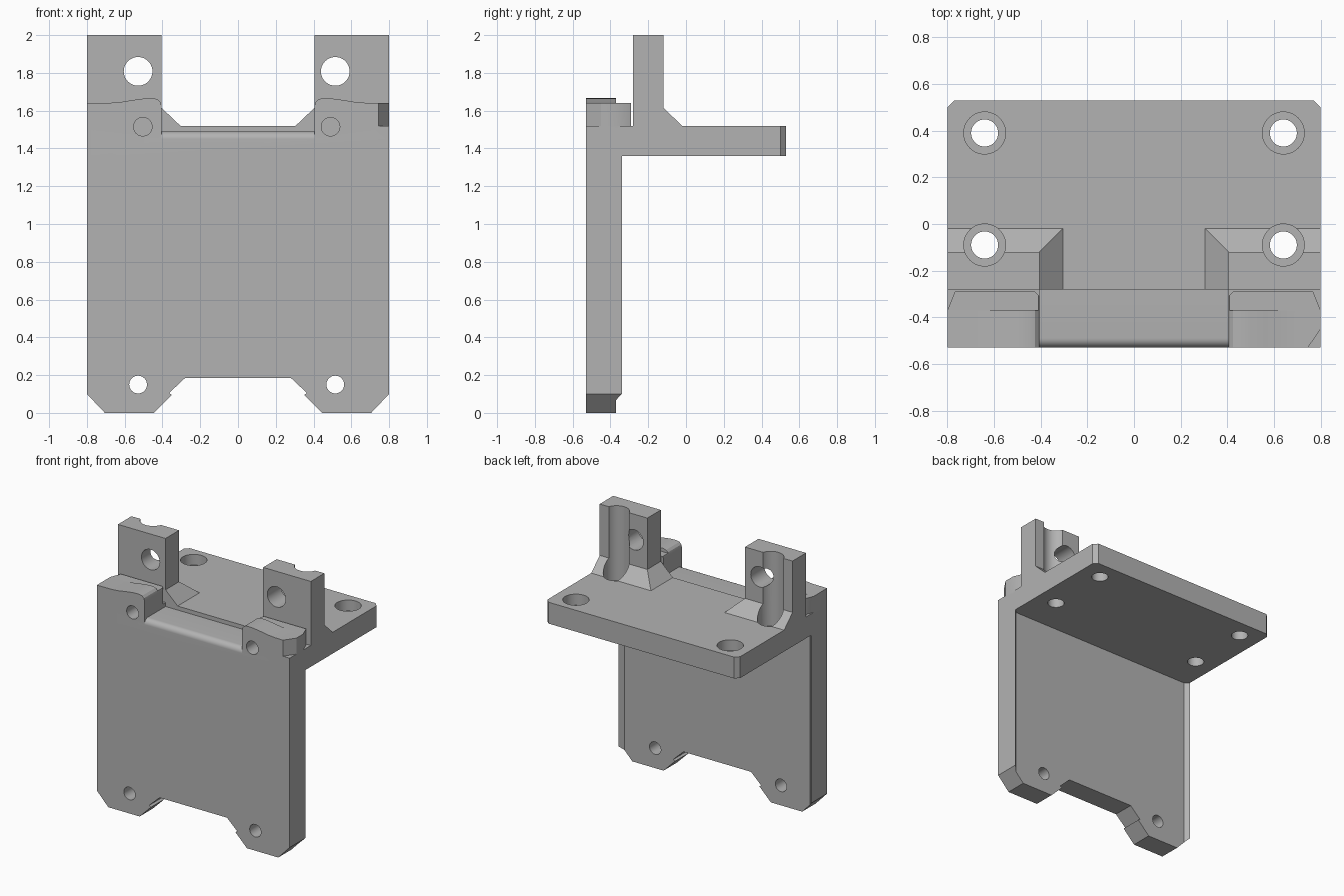
import bpy, bmesh, math
from mathutils import Vector

cube = bpy.data.objects.get("Cube")
if cube:
    bpy.data.objects.remove(cube, do_unlink=True)

grey = bpy.data.materials.new("plain_grey")
grey.use_nodes = True
colour = (0.45, 0.45, 0.45, 1)
grey.diffuse_color = colour
grey.node_tree.nodes["Principled BSDF"].inputs["Base Color"].default_value = colour


def add_object(name, bm):
    bmesh.ops.recalc_face_normals(bm, faces=bm.faces)
    mesh = bpy.data.meshes.new(name)
    bm.to_mesh(mesh)
    bm.free()
    mesh.materials.append(grey)
    ob = bpy.data.objects.new(name, mesh)
    bpy.context.collection.objects.link(ob)
    return ob


def prism(name, points, axis, lo, hi):
    """Extrude a 2D outline along an axis; the outline uses the other two axes in order."""
    def place(p, d):
        v = list(p)
        v.insert(axis, d)
        return Vector(v)
    bm = bmesh.new()
    face = bm.faces.new([bm.verts.new(place(p, lo)) for p in points])
    out = bmesh.ops.extrude_face_region(bm, geom=[face])
    verts = [g for g in out["geom"] if isinstance(g, bmesh.types.BMVert)]
    shift = Vector((0, 0, 0))
    shift[axis] = hi - lo
    bmesh.ops.translate(bm, verts=verts, vec=shift)
    return add_object(name, bm)


def rod(centre, radius, axis, lo, hi):
    a, b = centre
    n = 40
    ring = [(a + radius * math.cos(math.tau * i / n), b + radius * math.sin(math.tau * i / n))
            for i in range(n)]
    return prism("hole_cutter", ring, axis, lo, hi)


def rect(a0, a1, b0, b1):
    return [(a0, b0), (a1, b0), (a1, b1), (a0, b1)]


def combine(target, tool, operation):
    """Boolean the tool into the target and remove the tool."""
    mod = target.modifiers.new("join", "BOOLEAN")
    mod.operation = operation
    mod.solver = "EXACT"
    mod.object = tool
    graph = bpy.context.evaluated_depsgraph_get()
    result = bpy.data.meshes.new_from_object(target.evaluated_get(graph))
    target.modifiers.clear()
    target.data = result
    bpy.data.objects.remove(tool, do_unlink=True)


# Front plate with two feet, its back hollowed between sloped side lips
half = [(0.28, 0.185), (0.365, 0.105), (0.35, 0.095), (0.445, 0), (0.705, 0), (0.8, 0.1), (0.8, 1.45)]
outline = half + [(-x, z) for x, z in reversed(half)]
bracket = prism("mounting_bracket", outline, 1, -0.53, -0.34)
hollow = [(-0.83, -0.31), (-0.77, -0.37), (0.77, -0.37), (0.83, -0.31)]
combine(bracket, prism("hollow_cutter", hollow, 2, -0.2, 1.4), "DIFFERENCE")

# Shelf with clipped rear corners
plan = [(-0.8, -0.53), (0.8, -0.53), (0.8, 0.5), (0.77, 0.53), (-0.77, 0.53), (-0.8, 0.5)]
combine(bracket, prism("shelf", plan, 2, 1.36, 1.52), "UNION")

# Lowered front ledge with a rounded edge
arc = [(-0.49 - 0.04 * math.sin(t), 1.45 + 0.04 * math.cos(t))
       for t in (i * math.pi / 16 for i in range(9))]
ledge = [(-0.6, 1.6), (-0.28, 1.6), (-0.28, 1.49)] + arc + [(-0.6, 1.45)]
combine(bracket, prism("ledge_cutter", ledge, 0, -0.405, 0.405), "DIFFERENCE")

crest = [(0.405, 1.625), (0.41, 1.645), (0.425, 1.66), (0.45, 1.666), (0.5, 1.664),
         (0.56, 1.656), (0.62, 1.646), (0.68, 1.641), (0.81, 1.64)]
for s in (-1, 1):
    def side(points):
        return [(s * x, b) for x, b in points]

    # Front lug: arched in front, flat behind, with clipped corners
    if s > 0:
        front_corner = [(0.745, -0.53), (0.8, -0.45)]
    else:
        front_corner = [(0.8, -0.53)]
    lug_plan = [(0.405, -0.53)] + front_corner + [(0.8, -0.37), (0.768, -0.29), (0.425, -0.29), (0.405, -0.31)]
    lug = prism("lug", side(lug_plan), 2, 1.5, 1.8)
    arch = prism("lug_arch", side([(0.39, 1.4), (0.39, 1.625)] + crest + [(0.81, 1.4)]), 1, -0.6, -0.2)
    combine(lug, arch, "INTERSECT")
    combine(lug, prism("lug_step", side(rect(0.3, 0.9, -0.37, -0.2)), 2, 1.64, 1.9), "DIFFERENCE")
    combine(bracket, lug, "UNION")

    # Upright post
    combine(bracket, prism("upright", side(rect(0.405, 0.8, -0.28, -0.12)), 2, 1.45, 2.0), "UNION")

    # Sloped gusset round the foot of the post
    bm = bmesh.new()
    for z, inner, back in ((1.5, 0.305, -0.02), (1.52, 0.305, -0.02), (1.615, 0.405, -0.12)):
        for x, y in side(rect(inner, 0.8, -0.28, back)):
            bm.verts.new((x, y, z))
    bmesh.ops.convex_hull(bm, input=bm.verts)
    bmesh.ops.dissolve_limit(bm, angle_limit=0.01, verts=bm.verts, edges=bm.edges)
    combine(bracket, add_object("gusset", bm), "UNION")

for s in (-1, 1):
    # Counterbored shelf holes; the front pair also groove the posts
    for y in (-0.09, 0.39):
        combine(bracket, rod((s * 0.64, y), 0.058, 2, 1.2, 1.6), "DIFFERENCE")
        combine(bracket, rod((s * 0.64, y), 0.09, 2, 1.44, 2.2), "DIFFERENCE")
    # Post holes, foot holes and blind holes in the plate
    off = s * 0.522 - 0.007
    combine(bracket, rod((off, 1.808), 0.076, 1, -0.4, 0.1), "DIFFERENCE")
    combine(bracket, rod((off, 0.15), 0.047, 1, -0.7, -0.2), "DIFFERENCE")
    combine(bracket, rod((s * 0.497 - 0.007, 1.515), 0.049, 1, -0.7, -0.31), "DIFFERENCE")

# Keep flat faces crisp and curved walls smooth
bpy.ops.object.select_all(action="DESELECT")
bracket.select_set(True)
bpy.context.view_layer.objects.active = bracket
bpy.ops.object.shade_smooth_by_angle(angle=math.radians(25))
